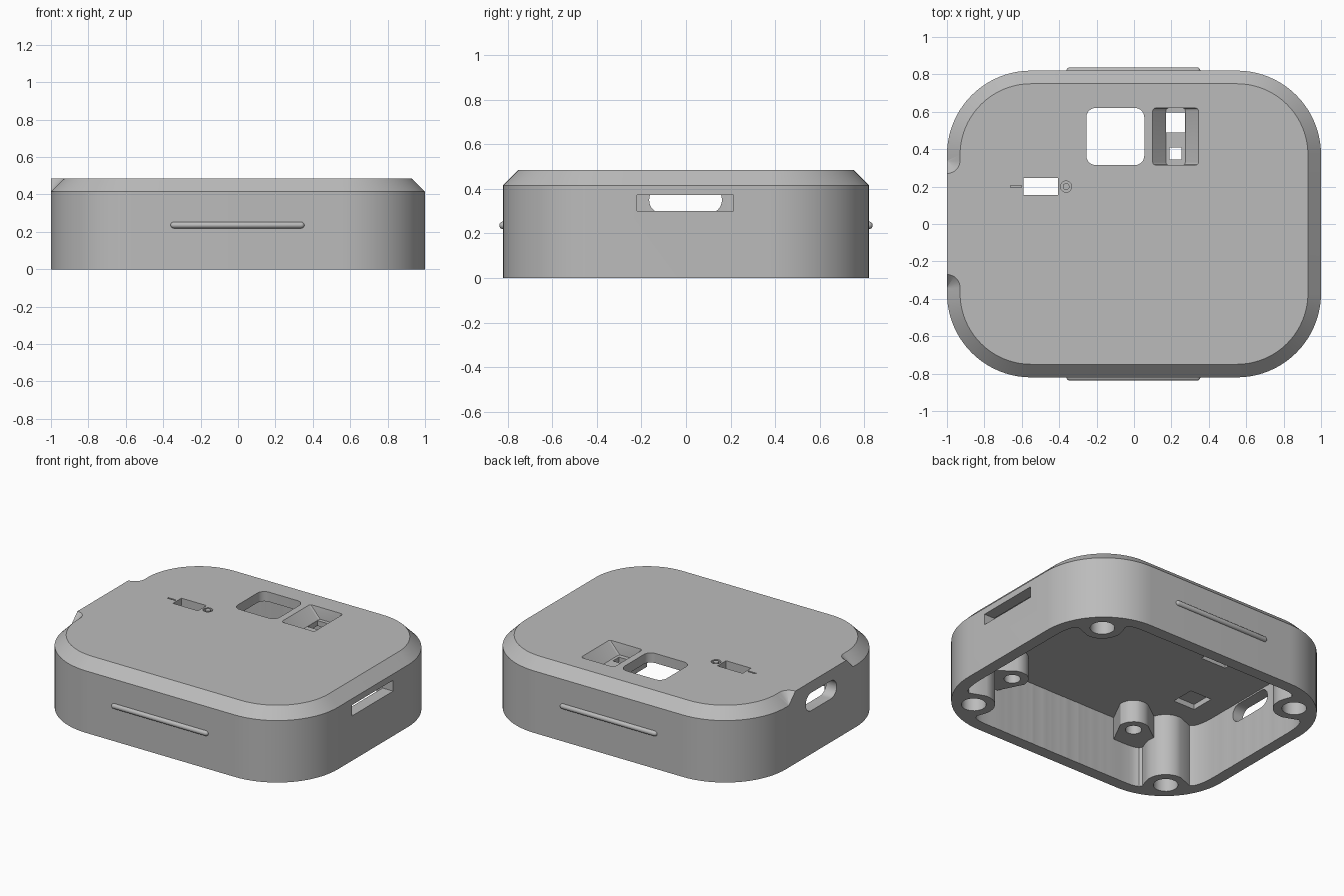
import bpy, bmesh, math
from mathutils import Matrix, Vector

if "Cube" in bpy.data.objects:
    bpy.data.objects.remove(bpy.data.objects["Cube"], do_unlink=True)

gray = bpy.data.materials.new("matte_gray")
gray.use_nodes = True
gray.diffuse_color = (0.5, 0.5, 0.5, 1)
gray.node_tree.nodes["Principled BSDF"].inputs["Base Color"].default_value = (0.5, 0.5, 0.5, 1)

HEIGHT, CHAMFER, CEILING = 0.485, 0.07, 0.42
POST, BOSS = (0.76, 0.607), (0.48, 0.577)
SIGNS = [(sx, sy) for sx in (-1, 1) for sy in (-1, 1)]


def rounded(cx, cy, hx, hy, r, n=12):
    """Outline of a rectangle with rounded corners."""
    pts = []
    for k, (sx, sy) in enumerate([(1, 1), (-1, 1), (-1, -1), (1, -1)]):
        for i in range(n + 1):
            a = (k + i / n) * math.pi / 2
            pts.append((cx + sx * (hx - r) + r * math.cos(a),
                        cy + sy * (hy - r) + r * math.sin(a)))
    return pts


def circle(cx, cy, r, n=32):
    return [(cx + r * math.cos(2 * math.pi * i / n),
             cy + r * math.sin(2 * math.pi * i / n)) for i in range(n)]


def rect(x0, x1, y0, y1):
    return [(x0, y0), (x1, y0), (x1, y1), (x0, y1)]


def solid(name, *rings, matrix=Matrix()):
    """Closed solid lofted through (outline, height) rings."""
    bm = bmesh.new()
    loops = [[bm.verts.new((x, y, z)) for x, y in pts] for pts, z in rings]
    for low, high in zip(loops, loops[1:]):
        for i in range(len(low)):
            j = (i + 1) % len(low)
            bm.faces.new((low[i], low[j], high[j], high[i]))
    bm.faces.new(loops[0][::-1])
    bm.faces.new(loops[-1])
    bm.transform(matrix)
    bmesh.ops.recalc_face_normals(bm, faces=bm.faces)
    mesh = bpy.data.meshes.new(name)
    bm.to_mesh(mesh)
    bm.free()
    mesh.materials.append(gray)
    obj = bpy.data.objects.new(name, mesh)
    bpy.context.collection.objects.link(obj)
    return obj


def prism(pts, z0, z1, matrix=Matrix()):
    return solid("cutter", (pts, z0), (pts, z1), matrix=matrix)


def combine(target, tool, operation="DIFFERENCE"):
    """Apply a boolean and discard the tool."""
    mod = target.modifiers.new("bool", "BOOLEAN")
    mod.operation, mod.solver, mod.object = operation, "EXACT", tool
    bpy.context.view_layer.objects.active = target
    bpy.ops.object.modifier_apply(modifier=mod.name)
    bpy.data.objects.remove(tool, do_unlink=True)


def smooth_max(a, b, k=0.06):
    h = max(k - abs(a - b), 0) / k
    return max(a, b) + h * h * k / 4


def cavity_outline(pillars, n=288):
    """Inner wall outline flowing around the given pillars."""
    def field(x, y):
        qx, qy = abs(x) - 0.55, abs(y) - 0.37
        f = math.hypot(max(qx, 0), max(qy, 0)) + min(max(qx, qy), 0) - 0.37
        for (px, py), r in pillars:
            f = smooth_max(f, r - math.hypot(abs(x) - px, abs(y) - py))
        return f
    pts = []
    for i in range(n):
        a = 2 * math.pi * (i + 0.5) / n
        c, s, d = math.cos(a), math.sin(a), 0.3
        while field(d * c, d * s) < 0:
            d += 0.002
        pts.append((d * c, d * s))
    return pts


# Outer shell with a chamfered top edge
outer = rounded(0, 0, 1, 0.82, 0.45, 20)
shell = solid("case_shell", (outer, 0), (outer, HEIGHT - CHAMFER),
              (rounded(0, 0, 1 - CHAMFER, 0.82 - CHAMFER, 0.45 - CHAMFER, 20), HEIGHT))

# Unchamfered stretch on one short side, ending in conical scoops
block = prism(rect(-1, -0.88, -0.34, 0.34), 0.39, HEIGHT)
for s in (-1, 1):
    combine(block, solid("cutter", (circle(-1, s * 0.34, 0.0005), HEIGHT - CHAMFER),
                         (circle(-1, s * 0.34, CHAMFER), HEIGHT),
                         (circle(-1, s * 0.34, CHAMFER), HEIGHT + 0.02)))
combine(shell, block, "UNION")

# Hollow interior: full height posts in the corners, shorter bosses beside them
combine(shell, prism(cavity_outline([(POST, 0.13)]), -0.05, 0.27))
combine(shell, prism(cavity_outline([(POST, 0.13), (BOSS, 0.1)]), 0.26, CEILING))

# Screw holes
for sx, sy in SIGNS:
    combine(shell, prism(circle(sx * POST[0], sy * POST[1], 0.075), -0.05, 0.3))
    combine(shell, prism(circle(sx * BOSS[0], sy * BOSS[1], 0.05), 0.2, 0.4))

# Sensor housing under the ceiling with a funnel recess and two openings
combine(shell, prism(rect(0.08, 0.365, 0.3, 0.64), 0.37, 0.44), "UNION")
wide = rounded(0.2225, 0.4675, 0.1225, 0.1525, 0.015, 3)
narrow = rounded(0.2225, 0.4675, 0.052, 0.1525, 0.015, 3)
combine(shell, solid("cutter", (narrow, 0.405), (wide, HEIGHT), (wide, 0.55)))
combine(shell, prism(rect(0.172, 0.273, 0.49, 0.595), 0.3, 0.45))
combine(shell, prism(rect(0.19, 0.255, 0.345, 0.41), 0.3, 0.45))

# Display window, switch slot and ceiling pocket
combine(shell, prism(rounded(-0.1, 0.4675, 0.155, 0.1525, 0.05, 8), 0.3, 0.6))
combine(shell, prism(rect(-0.59, -0.405, 0.155, 0.245), 0.3, 0.6))
combine(shell, prism(rect(-0.77, -0.61, -0.35, -0.19), 0.4, 0.455))

# Engraved on and off marks
combine(shell, prism(rect(-0.66, -0.602, 0.196, 0.206), 0.472, 0.6))
ring = prism(circle(-0.363, 0.2, 0.03), 0.472, 0.6)
combine(ring, prism(circle(-0.363, 0.2, 0.018), 0.4, 0.7))
combine(shell, ring)

# Side ports: a rectangular slot and a rounded one opposite
combine(shell, prism(rect(0.85, 1.1, -0.22, 0.213), 0.3, 0.373))
along_x = Matrix(((0, 0, 1, 0), (1, 0, 0, 0), (0, 1, 0, 0), (0, 0, 0, 1)))
combine(shell, prism(rounded(-0.002, 0.35, 0.163, 0.06, 0.058, 8), -1.1, -0.85, along_x))

# Slim grip ribs on the long sides, with rounded ends
R, HALF = 0.017, 0.358
steps = [math.radians(a) for a in (5, 30, 60, 90)]
ends = [(R * math.sin(a), HALF - R + R * math.cos(a)) for a in steps]
profile = [(r, -z) for r, z in ends] + ends[::-1]
ribs = []
for name, s in (("front_rib", -1), ("back_rib", 1)):
    place = Matrix.Translation(Vector((-0.003, s * 0.82, 0.236))) @ along_x
    ribs.append(solid(name, *[(circle(0, 0, r, 20), z) for r, z in profile], matrix=place))

# Soft shading that keeps the edges sharp
bpy.ops.object.select_all(action="DESELECT")
for obj in [shell] + ribs:
    obj.select_set(True)
bpy.context.view_layer.objects.active = shell
bpy.ops.object.shade_smooth_by_angle(angle=math.radians(30))
